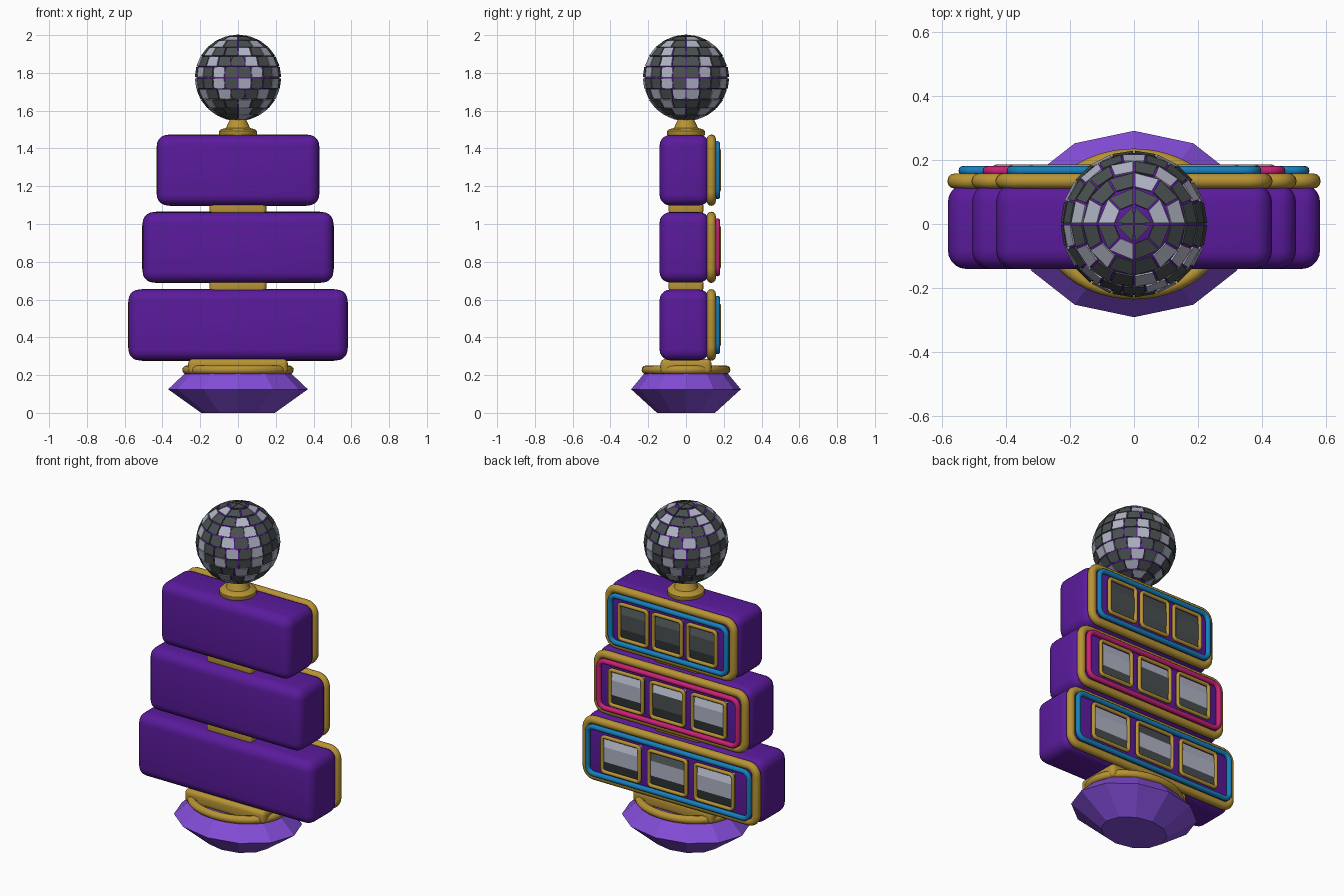
import bpy, bmesh, math, random
from math import sin, cos, pi, radians

if "Cube" in bpy.data.objects:
    bpy.data.objects.remove(bpy.data.objects["Cube"])

random.seed(7)


def material(name, r, g, b):
    m = bpy.data.materials.new(name)
    m.diffuse_color = (r, g, b, 1)
    m.use_nodes = True
    m.node_tree.nodes["Principled BSDF"].inputs["Base Color"].default_value = m.diffuse_color
    return m


PURPLE = material("deep purple", 0.102, 0.0105, 0.33)
VIOLET = material("gem violet", 0.23, 0.075, 0.69)
GOLD = material("gold", 0.47, 0.29, 0.034)
BLUE = material("neon blue", 0.008, 0.21, 0.50)
PINK = material("neon pink", 0.58, 0.015, 0.18)
SILVER = material("light silver", 0.44, 0.46, 0.56)
DARK = material("dark grey", 0.068, 0.08, 0.082)


def make(name, bm, mats, smooth=True):
    bmesh.ops.recalc_face_normals(bm, faces=bm.faces)
    me = bpy.data.meshes.new(name)
    bm.to_mesh(me)
    bm.free()
    ob = bpy.data.objects.new(name, me)
    bpy.context.collection.objects.link(ob)
    for m in mats:
        me.materials.append(m)
    if smooth:
        bpy.ops.object.select_all(action='DESELECT')
        ob.select_set(True)
        bpy.context.view_layer.objects.active = ob
        bpy.ops.object.shade_smooth_by_angle(angle=radians(40))
    return ob


def rounded_box(name, lo, hi, bevel, mat):
    bm = bmesh.new()
    bmesh.ops.create_cube(bm, size=1)
    for v in bm.verts:
        v.co = [(lo[i] + hi[i]) / 2 + v.co[i] * (hi[i] - lo[i]) for i in range(3)]
    bmesh.ops.bevel(bm, geom=bm.edges[:], offset=bevel, segments=5,
                    profile=0.5, affect='EDGES')
    return make(name, bm, [mat])


def lathe(name, profile, sides, mat, y_scale=1.0, smooth=True):
    bm = bmesh.new()
    rings = [[bm.verts.new((r * cos(2 * pi * i / sides), r * y_scale * sin(2 * pi * i / sides), z))
              for i in range(sides)] for r, z in profile]
    for a, b in zip(rings, rings[1:]):
        for i in range(sides):
            j = (i + 1) % sides
            bm.faces.new((a[i], a[j], b[j], b[i]))
    bm.faces.new(rings[0])
    bm.faces.new(rings[-1])
    return make(name, bm, [mat], smooth)


def tube_frame(name, cx, cz, y, hw, hh, corner, tube, mat):
    """Round tube swept along a rounded rectangle in the xz plane."""
    bm = bmesh.new()
    sides = 12
    rings = []
    for q, (sx, sz) in enumerate([(1, 1), (-1, 1), (-1, -1), (1, -1)]):
        for k in range(7):
            a = pi / 2 * (q + k / 6)
            px, pz = cx + sx * (hw - corner), cz + sz * (hh - corner)
            rings.append([bm.verts.new((px + cos(a) * (corner + tube * cos(t)),
                                        y + tube * sin(t),
                                        pz + sin(a) * (corner + tube * cos(t))))
                          for t in [2 * pi * n / sides for n in range(sides)]])
    for i, a in enumerate(rings):
        b = rings[(i + 1) % len(rings)]
        for n in range(sides):
            m = (n + 1) % sides
            bm.faces.new((a[n], a[m], b[m], b[n]))
    return make(name, bm, [mat])


def reel(name, cx, cz, hw, hh, bands):
    """Faceted drum front, each flat band with its own colour."""
    bm = bmesh.new()
    n = len(bands)
    pts = []
    for k in range(n + 1):
        t = radians(-70 + 140 * k / n)
        pts.append((0.138 + 0.04 * cos(t), cz - hh * sin(t) / sin(radians(70))))
    left = [bm.verts.new((cx - hw, y, z)) for y, z in pts]
    right = [bm.verts.new((cx + hw, y, z)) for y, z in pts]
    for k, band in enumerate(bands):
        f = bm.faces.new((left[k], right[k], right[k + 1], left[k + 1]))
        f.material_index = band
    bm.faces.new(left).material_index = 1
    bm.faces.new(right).material_index = 1
    bm.faces.new((left[0], right[0], right[-1], left[-1])).material_index = 1
    make(name, bm, [SILVER, DARK], smooth=False)


# Faceted gem base, gold ring and foot plate
lathe("gem_base", [(0.195, 0), (0.37, 0.125), (0.275, 0.215)], 12, VIOLET, 0.785, smooth=False)
bm = bmesh.new()
N, M = 48, 12
ring = [[bm.verts.new(((0.272 + 0.023 * cos(t)) * cos(a), (0.212 + 0.023 * cos(t)) * sin(a),
                       0.228 + 0.023 * sin(t))) for t in [2 * pi * m / M for m in range(M)]]
        for a in [2 * pi * i / N for i in range(N)]]
for i in range(N):
    for m in range(M):
        a, b = ring[i], ring[(i + 1) % N]
        bm.faces.new((a[m], a[(m + 1) % M], b[(m + 1) % M], b[m]))
make("base_ring", bm, [GOLD])
rounded_box("foot_plate", (-0.264, -0.135, 0.205), (0.264, 0.135, 0.285), 0.025, GOLD)

# Three stacked cabinets: half width, bottom, top, neon colour, window pitch, window half width
tiers = [
    (0.58, 0.278, 0.653, BLUE, 0.307, 0.134, [(0, 0, 1), (1, 0, 1), (0, 0, 1)]),
    (0.505, 0.69, 1.063, PINK, 0.272, 0.119, [(0, 0, 1), (0, 1, 1), (0, 0, 1)]),
    (0.43, 1.098, 1.472, BLUE, 0.226, 0.103, [(1, 1, 1), (1, 1, 1), (1, 1, 1)]),
]
for t, (hw, z0, z1, neon, pitch, win, patterns) in enumerate(tiers, 1):
    cz, hh = (z0 + z1) / 2, (z1 - z0) / 2
    rounded_box(f"cabinet_{t}", (-hw, -0.14, z0), (hw, 0.125, z1), 0.057, PURPLE)
    rounded_box(f"panel_{t}", (-hw + 0.04, 0.08, z0 + 0.04), (hw - 0.04, 0.152, z1 - 0.04), 0.012, PURPLE)
    tube_frame(f"gold_bezel_{t}", 0, cz, 0.134, hw - 0.022, hh - 0.022, 0.05, 0.024, GOLD)
    tube_frame(f"neon_tube_{t}", 0, cz, 0.166, hw - 0.048, hh - 0.048, 0.04, 0.015, neon)
    # Reel windows with gold frames
    for k, pattern in enumerate(patterns):
        cx = (1 - k) * pitch
        reel(f"reel_{t}_{k + 1}", cx, cz, win - 0.012, 0.104, pattern)
        tube_frame(f"window_frame_{t}_{k + 1}", cx, cz, 0.174, win - 0.011, 0.104, 0.018, 0.011, GOLD)

# Gold spacers between cabinets
for k, (z0, z1) in enumerate([(0.64, 0.705), (1.05, 1.115)], 1):
    rounded_box(f"spacer_{k}", (-0.15, -0.092, z0), (0.15, 0.092, z1), 0.02, GOLD)

# Ball mount
lathe("ball_mount", [(0.09, 1.46), (0.1, 1.472), (0.1, 1.492), (0.09, 1.502), (0.064, 1.508),
                     (0.056, 1.525), (0.042, 1.555), (0.03, 1.58)], 40, GOLD)

# Mirror ball: purple core with rows of flat tiles
CZ, ROWS = 1.774, 12
bm = bmesh.new()
bmesh.ops.create_uvsphere(bm, u_segments=40, v_segments=24, radius=0.221)
bmesh.ops.translate(bm, verts=bm.verts, vec=(0, 0, CZ))
make("ball_core", bm, [PURPLE])


def on_ball(r, lat, lon):
    return (r * cos(lat) * cos(lon), r * cos(lat) * sin(lon), CZ + r * sin(lat))


bm = bmesh.new()
gap = 0.003 / 0.225
for row in range(ROWS):
    la, lb = -pi / 2 + pi * row / ROWS + gap, -pi / 2 + pi * (row + 1) / ROWS - gap
    mid = (la + lb) / 2
    count = max(4, round(20 * cos(mid)))
    for i in range(count):
        l0, l1 = 2 * pi * i / count, 2 * pi * (i + 1) / count
        # Silver and dark tiles in a repeating five-step pattern
        shade = 0 if (2 * i + row * 4) % 5 < 2 and 0 < row < ROWS - 1 else 1
        quad = []
        for lat, lo in ((la, 0), (la, 1), (lb, 1), (lb, 0)):
            g = min(gap / max(cos(lat), 0.03), (l1 - l0) * 0.4)
            quad.append((lat, l1 - g if lo else l0 + g))
        outer = [bm.verts.new(on_ball(0.2285, *p)) for p in quad]
        inner = [bm.verts.new(on_ball(0.217, *p)) for p in quad]
        faces = [bm.faces.new(outer), bm.faces.new(inner[::-1])]
        for k in range(4):
            j = (k + 1) % 4
            faces.append(bm.faces.new((outer[k], inner[k], inner[j], outer[j])))
        for f in faces:
            f.material_index = shade
make("ball_tiles", bm, [SILVER, DARK], smooth=False)
